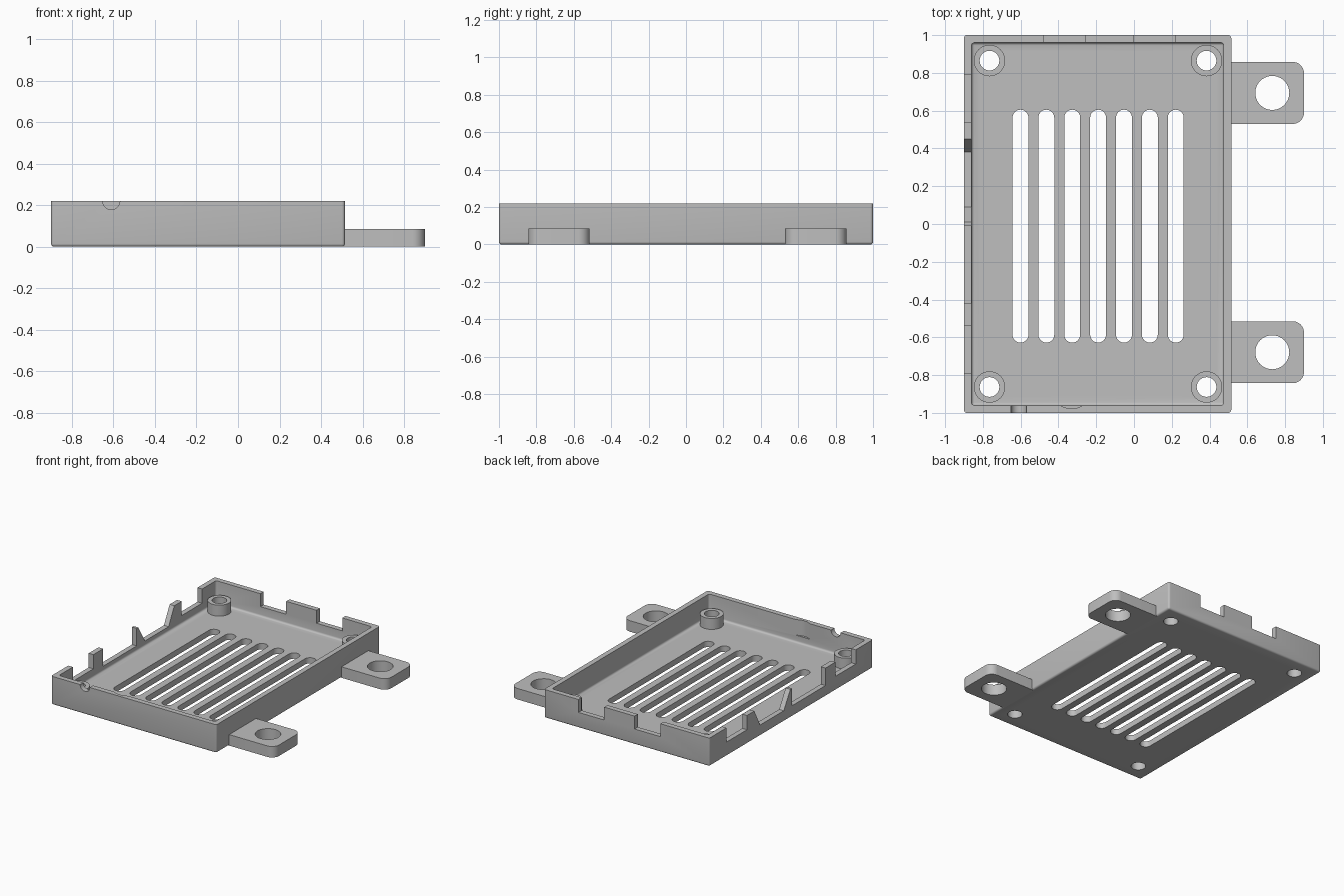
import bpy, bmesh, math
from mathutils import Vector

if "Cube" in bpy.data.objects:
    bpy.data.objects.remove(bpy.data.objects["Cube"], do_unlink=True)

grey = bpy.data.materials.new("plain grey")
grey.use_nodes = True
COLOUR = (0.52, 0.52, 0.52, 1)
grey.diffuse_color = COLOUR
grey.node_tree.nodes["Principled BSDF"].inputs["Base Color"].default_value = COLOUR

# Tray limits
LEFT, RIGHT, FRONT, BACK, TOP = -0.9, 0.515, -1.0, 1.0, 0.22
WALL, FLOOR = 0.04, 0.045


def finish(name, bm):
    bmesh.ops.recalc_face_normals(bm, faces=bm.faces)
    mesh = bpy.data.meshes.new(name)
    bm.to_mesh(mesh)
    bm.free()
    mesh.materials.append(grey)
    obj = bpy.data.objects.new(name, mesh)
    bpy.context.scene.collection.objects.link(obj)
    return obj


def prism(name, outline, axis, lo, hi):
    """Extrude a 2D outline along the named axis."""
    place = {"x": lambda p, d: (d, p[0], p[1]),
             "y": lambda p, d: (p[0], d, p[1]),
             "z": lambda p, d: (p[0], p[1], d)}[axis]
    bm = bmesh.new()
    face = bm.faces.new([bm.verts.new(place(p, lo)) for p in outline])
    new = bmesh.ops.extrude_face_region(bm, geom=[face])["geom"]
    shift = Vector(place((0, 0), hi - lo))
    bmesh.ops.translate(bm, vec=shift, verts=[v for v in new if isinstance(v, bmesh.types.BMVert)])
    return finish(name, bm)


def rect(x0, x1, y0, y1):
    return [(x0, y0), (x1, y0), (x1, y1), (x0, y1)]


def arc(cx, cy, r, start, end, steps):
    angles = [math.radians(start + (end - start) * i / steps) for i in range(steps + 1)]
    return [(cx + r * math.cos(a), cy + r * math.sin(a)) for a in angles]


def circle(cx, cy, r, steps=40):
    return arc(cx, cy, r, 0, 360, steps)[:-1]


def rounded_box(name, x0, x1, y0, y1, z0, z1, radius):
    """Box with rounded uprights and bottom edges, and a crisp top."""
    bm = bmesh.new()
    bmesh.ops.create_cube(bm, size=1)
    for v in bm.verts:
        v.co = ((x0 + x1) / 2 + v.co.x * (x1 - x0),
                (y0 + y1) / 2 + v.co.y * (y1 - y0),
                (z0 + z1) / 2 + v.co.z * (z1 - z0))
    edges = [e for e in bm.edges if min(v.co.z for v in e.verts) < z1 - 0.001]
    bmesh.ops.bevel(bm, geom=edges, offset=radius, segments=4, profile=0.5, affect="EDGES")
    return finish(name, bm)


def cut(target, cutter):
    """Subtract the cutter, then discard it."""
    mod = target.modifiers.new("cut", "BOOLEAN")
    mod.operation, mod.solver, mod.object = "DIFFERENCE", "EXACT", cutter
    bpy.context.view_layer.update()
    graph = bpy.context.evaluated_depsgraph_get()
    mesh = bpy.data.meshes.new_from_object(target.evaluated_get(graph))
    target.modifiers.clear()
    target.data = mesh
    bpy.data.objects.remove(cutter, do_unlink=True)


# Open tray
tray = rounded_box("tray", LEFT, RIGHT, FRONT, BACK, 0, TOP, 0.015)
cut(tray, rounded_box("cavity", LEFT + WALL, RIGHT - WALL, FRONT + WALL, BACK - WALL,
                      FLOOR, 0.5, 0.015))

# Vent slots
for i in range(7):
    x, r = -0.601 + i * 0.137, 0.042
    outline = arc(x, 0.605 - r, r, 0, 180, 16) + arc(x, -0.628 + r, r, 180, 360, 16)
    cut(tray, prism("vent", outline, "z", -0.1, 0.1))

# Left wall openings: two end notches, a straight one and a sloped one
HIGH = 0.3
notches = [rect(-0.79, -0.54, 0.11, HIGH),
           rect(-0.42, -0.01, 0.085, HIGH),
           [(0.01, HIGH), (0.01, TOP), (0.09, 0.085), (0.38, 0.085), (0.45, TOP), (0.45, HIGH)],
           rect(0.54, 0.79, 0.11, HIGH)]
for outline in notches:
    cut(tray, prism("left_notch", outline, "x", LEFT - 0.1, LEFT + WALL + 0.005))

# Back wall notches
for x0, x1 in ((-0.48, -0.26), (0.0, 0.22)):
    cut(tray, prism("back_notch", rect(x0, x1, 0.12, HIGH), "y", BACK - WALL - 0.005, BACK + 0.1))

# Front wall: round cable notch and shallow inner relief
cut(tray, prism("cable_notch", circle(-0.61, TOP, 0.041), "y", FRONT - 0.1, FRONT + WALL + 0.005))
cut(tray, prism("relief", circle(-0.33, -0.862, 0.115), "z", 0.1, HIGH))

# Screw bosses with holes through the floor
for side, x in (("left", -0.765), ("right", 0.384)):
    for end, y in (("front", -0.863), ("back", 0.865)):
        boss = prism(f"{end}_{side}_boss", circle(x, y, 0.083), "z", FLOOR - 0.01, 0.13)
        for part in (tray, boss):
            cut(part, prism("screw_hole", circle(x, y, 0.052), "z", -0.1, 0.3))

# Mounting ears
for end, y in (("front", -0.679), ("back", 0.694)):
    half, r, tip = 0.164, 0.06, 0.9
    outline = ([(0.5, y + half), (0.5, y - half)]
               + arc(tip - r, y - half + r, r, -90, 0, 10)
               + arc(tip - r, y + half - r, r, 0, 90, 10))
    ear = prism(f"{end}_mounting_ear", outline, "z", 0, 0.085)
    cut(ear, prism("ear_hole", circle(0.732, y, 0.09), "z", -0.1, 0.2))

# Smooth the curves, keep the corners sharp
for obj in bpy.context.scene.collection.objects:
    if obj.type == "MESH" and obj.data.materials and obj.data.materials[0] == grey:
        bpy.ops.object.select_all(action="DESELECT")
        obj.select_set(True)
        bpy.context.view_layer.objects.active = obj
        bpy.ops.object.shade_smooth_by_angle(angle=math.radians(35))
